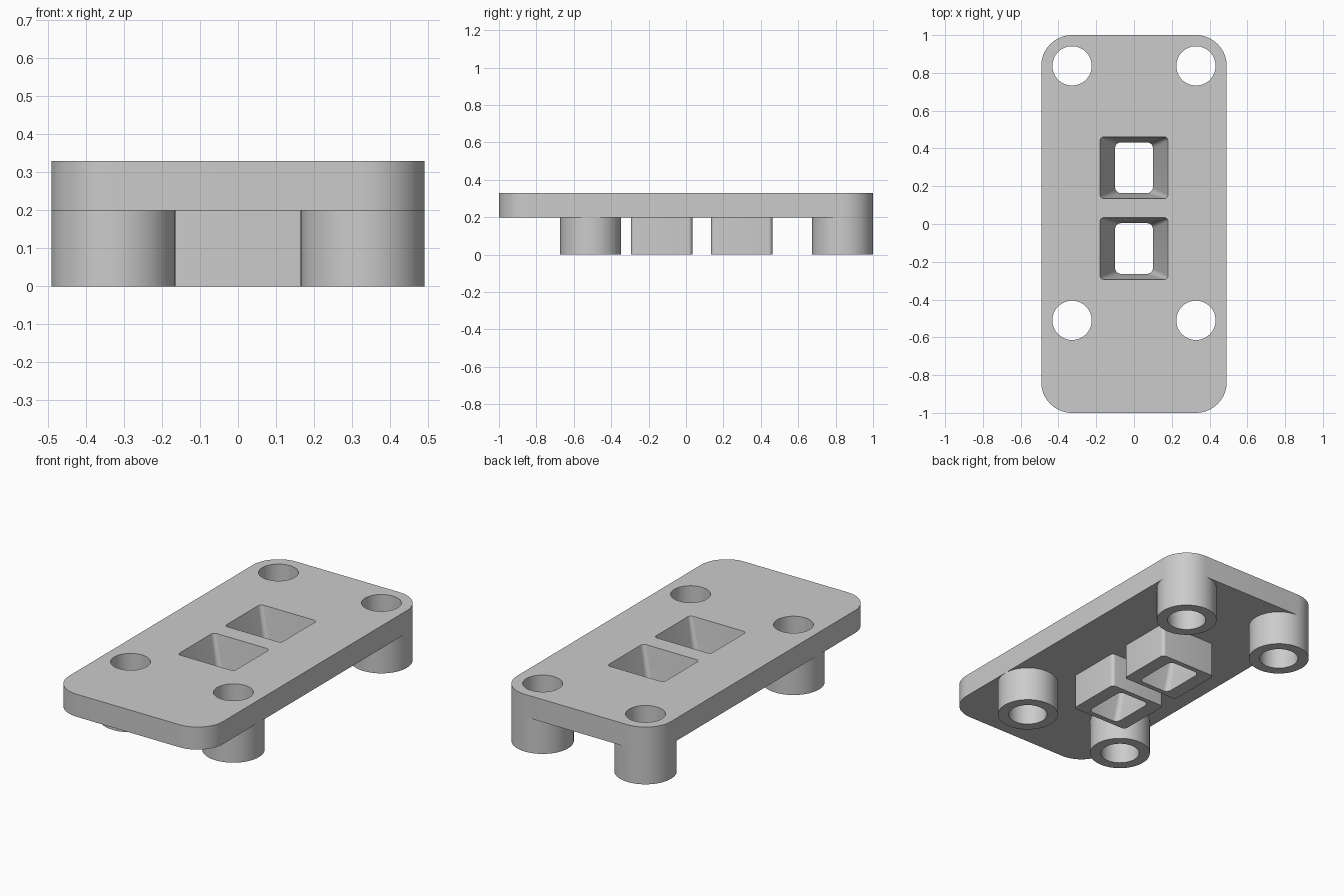
import bpy, bmesh, math

if "Cube" in bpy.data.objects:
    bpy.data.objects.remove(bpy.data.objects["Cube"])

Z_TOP, Z_PLATE = 0.33, 0.20
BOSS_R, HOLE_R = 0.163, 0.104
BOSSES = [(sx * 0.328, y) for sx in (-1, 1) for y in (0.837, -0.51)]
SOCKETS = [0.298, -0.130]

grey = bpy.data.materials.new("light grey")
grey.diffuse_color = (0.6, 0.6, 0.6, 1)
grey.use_nodes = True
grey.node_tree.nodes["Principled BSDF"].inputs["Base Color"].default_value = grey.diffuse_color


def outline(cx, cy, w, d, r, z, seg):
    """Rounded rectangle; a circle when w = d = 2r."""
    pts = []
    for k, (sx, sy) in enumerate([(1, 1), (-1, 1), (-1, -1), (1, -1)]):
        for i in range(seg + 1):
            a = math.pi / 2 * (k + i / seg)
            p = (cx + sx * (w / 2 - r) + r * math.cos(a),
                 cy + sy * (d / 2 - r) + r * math.sin(a), z)
            if not pts or math.dist(p, pts[-1]) > 1e-5:
                pts.append(p)
    if math.dist(pts[0], pts[-1]) < 1e-5:
        pts.pop()
    return pts


def circle(x, y, r, z):
    return outline(x, y, 2 * r, 2 * r, r, z, 14)


def funnel(y, z):
    """Tapered opening of a socket at height z."""
    t = z / Z_TOP
    return outline(0, y, 0.20 + 0.16 * t, 0.268 + 0.059 * t, 0.03 - 0.01 * t, z, 6)


def ring(bm, pts):
    return [bm.verts.new(p) for p in pts]


def wall(bm, a, b):
    n = len(a)
    for i in range(n):
        j = (i + 1) % n
        bm.faces.new((a[i], a[j], b[j], b[i]))


def finish(name, bm):
    bmesh.ops.recalc_face_normals(bm, faces=bm.faces)
    me = bpy.data.meshes.new(name)
    bm.to_mesh(me)
    bm.free()
    me.materials.append(grey)
    ob = bpy.data.objects.new(name, me)
    bpy.context.collection.objects.link(ob)
    bpy.ops.object.select_all(action='DESELECT')
    ob.select_set(True)
    bpy.context.view_layer.objects.active = ob
    bpy.ops.object.shade_smooth_by_angle(angle=math.radians(30))


def tube(name, outer, inner):
    """Hollow post from the ground to the plate; arguments give a ring at height z."""
    bm = bmesh.new()
    o0, o1 = ring(bm, outer(0)), ring(bm, outer(Z_PLATE))
    i0, i1 = ring(bm, inner(0)), ring(bm, inner(Z_PLATE))
    wall(bm, o0, o1)
    wall(bm, i0, i1)
    wall(bm, o0, i0)
    wall(bm, o1, i1)
    finish(name, bm)


# Plate with four round holes and two tapered openings
bm = bmesh.new()
levels = []
for z in (Z_PLATE, Z_TOP):
    rings = [ring(bm, outline(0, 0, 0.982, 2.0, BOSS_R, z, 14))]
    rings += [ring(bm, circle(x, y, HOLE_R, z)) for x, y in BOSSES]
    rings += [ring(bm, funnel(y, z)) for y in SOCKETS]
    edges = [bm.edges.new((r[i - 1], r[i])) for r in rings for i in range(len(r))]
    bmesh.ops.triangle_fill(bm, edges=edges, use_beauty=True, normal=(0, 0, 1))
    levels.append(rings)
for low, high in zip(*levels):
    wall(bm, low, high)
finish("plate", bm)

# Round screw bosses
for n, (x, y) in enumerate(BOSSES):
    tube(f"screw_boss_{n + 1}",
         lambda z: circle(x, y, BOSS_R, z), lambda z: circle(x, y, HOLE_R, z))

# Square sockets with tapered bores
for n, y in enumerate(SOCKETS):
    tube(f"socket_{n + 1}",
         lambda z: outline(0, y, 0.36, 0.327, 0.02, z, 6), lambda z: funnel(y, z))
